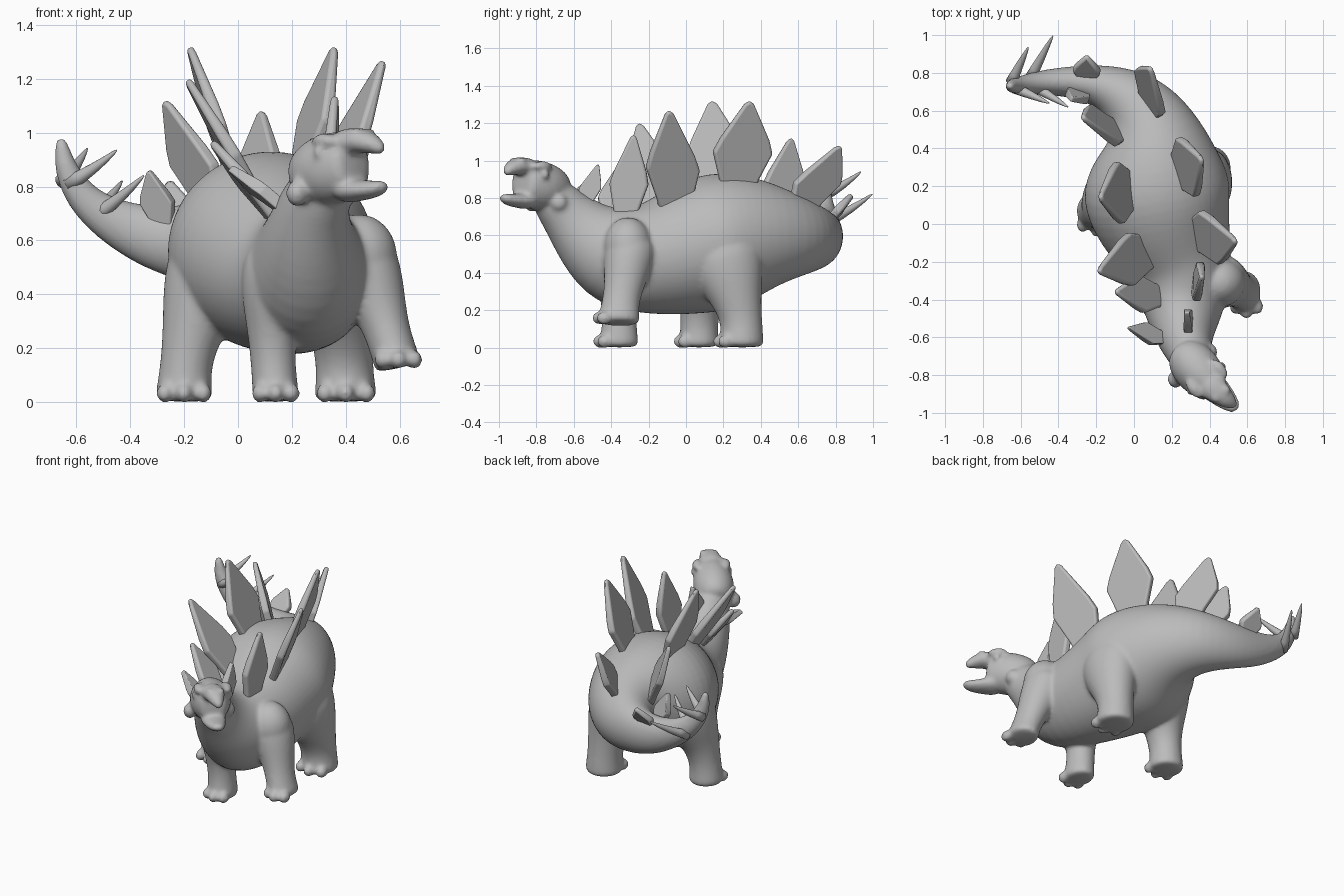
import bpy, bmesh, math
from mathutils import Vector, Matrix

cube = bpy.data.objects.get("Cube")
if cube:
    bpy.data.objects.remove(cube)

stone = bpy.data.materials.new("stone grey")
stone.use_nodes = True
GREY = (0.5, 0.5, 0.5, 1)
stone.diffuse_color = GREY
stone.node_tree.nodes["Principled BSDF"].inputs["Base Color"].default_value = GREY
UP, BACK = Vector((0, 0, 1)), Vector((0, 1, 0))


def loft(bm, sections, ref=UP, sides=14):
    """Skin elliptical rings (x, y, z, half width, half height) along a path."""
    pts = [Vector(s[:3]) for s in sections]
    rings = []
    for i, s in enumerate(sections):
        t = (pts[min(i + 1, len(pts) - 1)] - pts[max(i - 1, 0)]).normalized()
        side = t.cross(ref).normalized()
        top = side.cross(t)
        rings.append([bm.verts.new(pts[i] + side * s[3] * math.cos(a) + top * s[4] * math.sin(a))
                      for a in (2 * math.pi * k / sides for k in range(sides))])
    for a, b in zip(rings, rings[1:]):
        for k in range(sides):
            n = (k + 1) % sides
            bm.faces.new((a[k], a[n], b[n], b[k]))
    bm.faces.new(rings[0][::-1])
    bm.faces.new(rings[-1])


def ball(bm, centre, size, turn=0):
    m = Matrix.Translation(centre) @ Matrix.Rotation(turn, 4, 'Z') @ Matrix.Diagonal((*size, 1))
    bmesh.ops.create_uvsphere(bm, u_segments=12, v_segments=8, radius=1, matrix=m)


def finish(bm, name):
    bmesh.ops.recalc_face_normals(bm, faces=bm.faces)
    mesh = bpy.data.meshes.new(name)
    bm.to_mesh(mesh)
    bm.free()
    mesh.materials.append(stone)
    mesh.shade_smooth()
    obj = bpy.data.objects.new(name, mesh)
    bpy.context.collection.objects.link(obj)
    return obj


body = bmesh.new()

# neck, trunk and curling tail
loft(body, [
    (.34, -.77, .86, .10, .11), (.28, -.66, .74, .13, .14), (.26, -.54, .60, .18, .20),
    (.27, -.40, .49, .24, .29), (.24, -.20, .47, .29, .31), (.16, 0, .52, .37, .36),
    (.11, .18, .57, .42, .39), (.12, .36, .60, .34, .34), (.09, .52, .60, .25, .26),
    (0, .65, .59, .19, .20), (-.16, .735, .585, .12, .155), (-.33, .755, .61, .085, .12),
    (-.50, .75, .685, .065, .08), (-.60, .735, .78, .05, .06), (-.645, .73, .88, .04, .042),
    (-.655, .73, .96, .025, .026), (-.658, .73, .985, .012, .012)])

# legs: shoulder or hip, shin, foot; then three toes along the front
legs = [
    [(-.07, .16, .58, .18, .22), (-.12, .12, .42, .17, .19), (-.17, .08, .27, .115, .12),
     (-.195, .07, .13, .095, .10), (-.20, .07, .03, .11, .11), (-.20, .07, 0, .105, .105)],
    [(.33, .19, .58, .18, .22), (.37, .22, .42, .165, .21), (.39, .27, .27, .125, .14),
     (.395, .30, .13, .105, .11), (.40, .295, .03, .12, .125), (.40, .295, 0, .115, .12)],
    [(.14, -.36, .60, .11, .14), (.12, -.38, .44, .12, .14), (.125, -.36, .28, .095, .10),
     (.13, -.355, .14, .083, .09), (.14, -.36, .03, .09, .11), (.14, -.36, 0, .085, .105)],
    [(.43, -.28, .60, .14, .15), (.48, -.31, .46, .14, .14), (.53, -.33, .34, .10, .11),
     (.56, -.35, .24, .085, .10), (.59, -.36, .15, .09, .115), (.595, -.36, .125, .085, .11)]]
for leg in legs:
    loft(body, leg, BACK)
    x, y, z, w, d = leg[-1]
    for k in (-1, 0, 1):
        ball(body, (x + k * w * .68, y - d * (.92 - .22 * abs(k)), z + .033), (.034, .045, .036))
ball(body, (.45, -.31, .54), (.15, .14, .16))

# head, with an open beak
FACING = Vector((.62, -.78, 0))
ACROSS = Vector((.78, .62, 0))
loft(body, [(.24, -.66, .80, .09, .11), (.30, -.73, .85, .13, .135), (.36, -.80, .87, .13, .14),
            (.41, -.855, .885, .10, .125), (.44, -.885, .89, .085, .11)])
loft(body, [(.37, -.82, .95, .09, .06), (.44, -.885, .975, .07, .05), (.485, -.925, .965, .055, .045),
            (.525, -.955, .945, .03, .028), (.54, -.965, .925, .012, .015)])
loft(body, [(.38, -.83, .79, .09, .06), (.45, -.89, .785, .075, .04), (.51, -.95, .79, .055, .033),
            (.55, -.985, .805, .028, .02)])
for s in (-1, 1):
    ball(body, Vector((.385, -.82, .97)) + ACROSS * s * .085, (.035, .065, .028), math.radians(38))
    ball(body, Vector((.385, -.82, .925)) + ACROSS * s * .105, (.026, .026, .026))
    ball(body, Vector((.31, -.75, .775)) + ACROSS * s * .115, (.045, .05, .05))
    ball(body, Vector((.46, -.90, 1.0)) + ACROSS * s * .035, (.022, .025, .02))

skin = finish(body, "body")
skin.modifiers.new("round", 'SUBSURF').levels = 2
skin.modifiers["round"].render_levels = 2
blend = skin.modifiers.new("blend", 'REMESH')
blend.mode = 'VOXEL'
blend.voxel_size = .012
blend.use_smooth_shade = True
soften = skin.modifiers.new("soften", 'SMOOTH')
soften.factor = .5
soften.iterations = 7

# leaf-shaped back plates: base, tip, width, heading of the broad side
LEAF = [(-.27, -.15), (-.33, .05), (-.5, .36), (-.42, .52), (-.08, .96), (0, 1), (.08, .96),
        (.4, .55), (.5, .38), (.33, .05), (.27, -.15)]


def plate(name, base, tip, width, heading, thick=.045):
    base, tip = Vector(base), Vector(tip)
    rise = tip - base
    along = Vector((*heading, 0)).normalized()
    normal = rise.cross(along).normalized() * thick / 2
    bm = bmesh.new()
    rim = [base + along * u * width + rise * v for u, v in LEAF]
    sheets = [[bm.verts.new(p + normal * s * (1 if v < .9 else .6)) for p, (u, v) in zip(rim, LEAF)]
              for s in (-1, 1)]
    for sheet in sheets:
        bm.faces.new(sheet)
    for i in range(len(rim)):
        j = (i + 1) % len(rim)
        bm.faces.new((sheets[0][i], sheets[0][j], sheets[1][j], sheets[1][i]))
    obj = finish(bm, name)
    edge = obj.modifiers.new("rounded edge", 'BEVEL')
    edge.width = thick * .35
    edge.segments = 3
    bpy.context.view_layer.objects.active = obj
    obj.select_set(True)
    bpy.ops.object.shade_smooth_by_angle(angle=math.radians(40))
    obj.select_set(False)


right_row = [
    ((.14, -.60, .74), (-.03, -.55, .87), .12, (.3, -1)),
    ((.12, -.38, .70), (-.10, -.36, .97), .20, (.15, -1)),
    ((.08, -.15, .74), (-.19, -.25, 1.20), .28, (.1, -1)),
    ((-.02, .18, .85), (-.18, .14, 1.32), .33, (.1, -1)),
    ((-.10, .50, .74), (-.27, .56, 1.12), .26, (.6, -.8)),
    ((-.28, .69, .67), (-.33, .66, .86), .13, (1, -.4))]
left_row = [
    ((.29, -.54, .77), (.28, -.47, .98), .12, (0, -1)),
    ((.33, -.32, .72), (.36, -.28, 1.14), .21, (-.1, -1)),
    ((.33, -.06, .77), (.54, -.09, 1.27), .30, (.35, -1)),
    ((.24, .28, .88), (.36, .34, 1.32), .33, (.3, -1)),
    ((.08, .63, .76), (.09, .82, 1.08), .28, (.45, -.8)),
    ((-.25, .77, .68), (-.25, .89, .82), .15, (1, -.1))]
for label, row in (("right", right_row), ("left", left_row)):
    for n, spec in enumerate(row, 1):
        plate(f"{label}_plate_{n}", *spec)

# tail spikes, tapering with a slight upward bow
spikes = [((-.53, .73, .69), (-.35, .62, .84)), ((-.63, .72, .81), (-.45, .64, .935)),
          ((-.65, .75, .82), (-.56, .935, .94)), ((-.55, .77, .68), (-.43, .995, .82))]
for n, (root, tip) in enumerate(spikes, 1):
    root, tip = Vector(root), Vector(tip)
    bm = bmesh.new()
    rings = []
    for t in (0, .25, .5, .75, .93, 1):
        p = root.lerp(tip, t) - UP * .03 * t * (1 - t)
        r = .028 * (1 - t) ** .7 + .003
        rings.append((*p, r, r))
    loft(bm, rings, sides=12)
    finish(bm, f"tail_spike_{n}")
